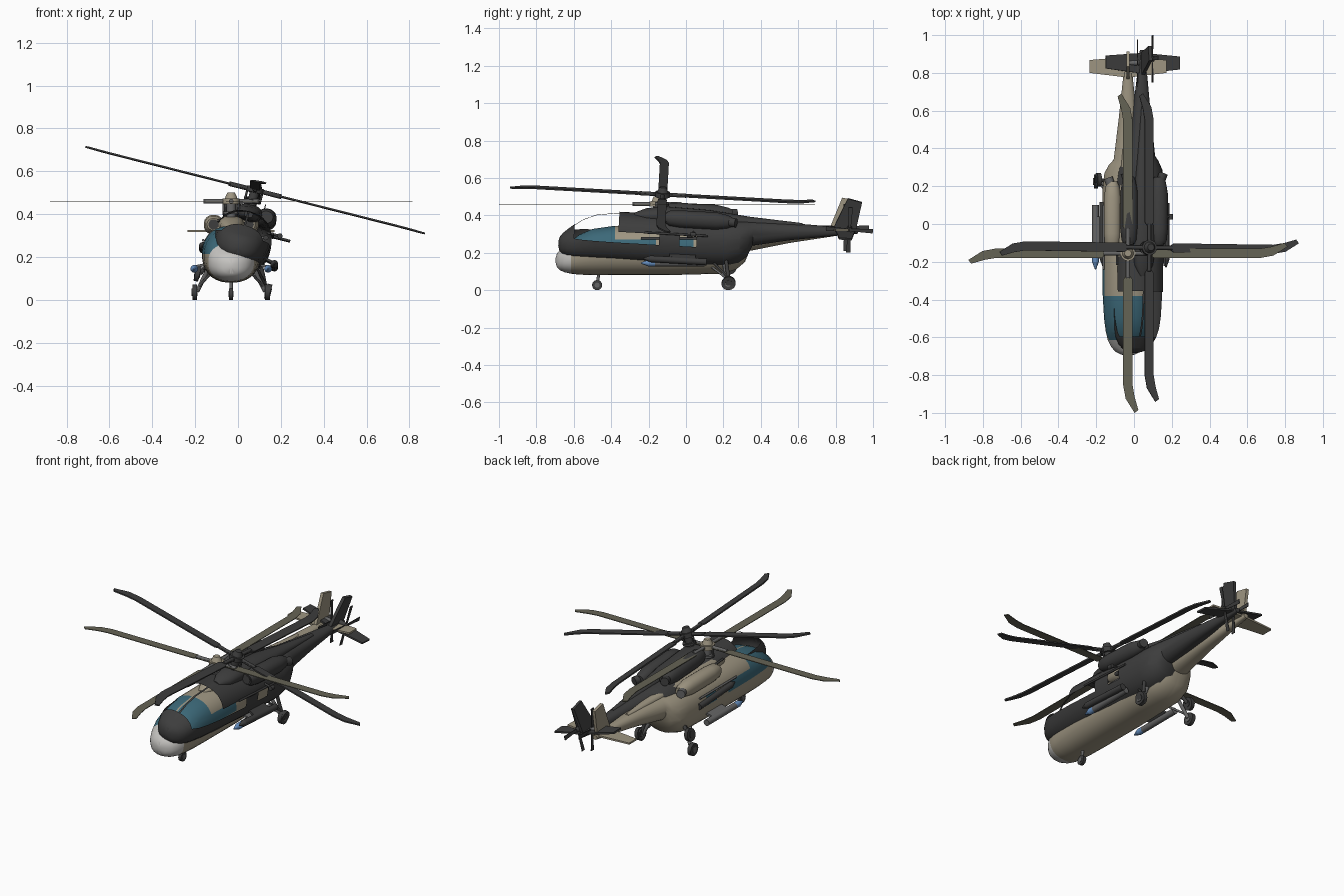
import bpy, bmesh, math
from mathutils import Matrix, Vector

if "Cube" in bpy.data.objects:
    bpy.data.objects.remove(bpy.data.objects["Cube"])


def material(name, r, g, b):
    m = bpy.data.materials.new(name)
    m.diffuse_color = (r, g, b, 1)
    m.use_nodes = True
    m.node_tree.nodes["Principled BSDF"].inputs["Base Color"].default_value = m.diffuse_color
    return m


TAN = material("tan_paint", .34, .30, .22)
OLIVE = material("olive_blade", .13, .125, .09)
DARK = material("charcoal", .047, .047, .047)
GLASS = material("teal_glass", .045, .14, .19)
WHITE = material("light_nose", .56, .55, .53)
GREY = material("mid_grey", .13, .13, .13)
BLUE = material("blue_tip", .13, .27, .52)

HUB = Vector((0, -.155, .46))
# Two interlocked aircraft: one upright, one rolled, pitched and shifted
UPRIGHT = Matrix.Translation((-.032, 0, 0))
TILTED = (Matrix.Translation((.08, -.125, .512))
          @ Matrix.Rotation(math.radians(-3.2), 4, 'X')
          @ Matrix.Rotation(math.radians(14.2), 4, 'Y')
          @ Matrix.Translation(-HUB))

# Hull stations: y, half width, bottom, top
STATIONS = [(-.697, .012, .147, .172), (-.69, .04, .122, .196),
            (-.675, .068, .107, .214), (-.65, .09, .096, .236),
            (-.615, .107, .088, .264), (-.57, .118, .083, .298),
            (-.5, .127, .08, .328), (-.38, .134, .08, .345),
            (-.1, .136, .08, .346), (.2, .134, .088, .346),
            (.27, .125, .112, .346), (.315, .1, .15, .346),
            (.34, .076, .21, .346), (.55, .05, .252, .339),
            (.8, .023, .29, .333), (.9, .014, .305, .33)]


class Aircraft:
    def __init__(self, prefix, matrix, tilted):
        self.prefix, self.matrix, self.tilted = prefix, matrix, tilted

    def finish(self, name, bm, mats):
        bmesh.ops.recalc_face_normals(bm, faces=bm.faces[:])
        bmesh.ops.transform(bm, matrix=self.matrix, verts=bm.verts[:])
        me = bpy.data.meshes.new(name)
        for f in bm.faces:
            f.smooth = True
        bm.to_mesh(me)
        bm.free()
        me.set_sharp_from_angle(angle=math.radians(32))
        for m in mats:
            me.materials.append(DARK if self.tilted else m)
        ob = bpy.data.objects.new(self.prefix + name, me)
        bpy.context.collection.objects.link(ob)

    # Lofted rounded body through elliptical rings
    def loft(self, rings, n=32, power=2.3, x=0):
        bm = bmesh.new()
        loops = []
        for y, w, lo, hi in rings:
            loop = []
            for i in range(n):
                a = 2 * math.pi * (i + .5) / n
                c, s = math.cos(a), math.sin(a)
                px = math.copysign(abs(c) ** (2 / power), c) * w
                pz = math.copysign(abs(s) ** (2 / power), s) * (hi - lo) / 2
                loop.append(bm.verts.new((x + px, y, (lo + hi) / 2 + pz)))
            loops.append(loop)
        for a, b in zip(loops, loops[1:]):
            for i in range(n):
                j = (i + 1) % n
                bm.faces.new((a[i], a[j], b[j], b[i]))
        bm.faces.new(loops[0])
        bm.faces.new(loops[-1])
        return bm

    # Tube between two points
    def tube(self, name, a, b, r, mat, r2=None, n=16):
        a, b = Vector(a), Vector(b)
        d = b - a
        bm = bmesh.new()
        rot = d.to_track_quat('Z', 'Y').to_matrix().to_4x4()
        bmesh.ops.create_cone(bm, cap_ends=True, segments=n, radius1=r,
                              radius2=r if r2 is None else r2, depth=d.length,
                              matrix=Matrix.Translation((a + b) / 2) @ rot)
        self.finish(name, bm, [mat])

    # Flat outline given thickness along a direction
    def plate(self, name, pts, thick, mat):
        t = Vector(thick)
        bm = bmesh.new()
        f = bm.faces.new([bm.verts.new(Vector(p) - t / 2) for p in pts])
        ext = bmesh.ops.extrude_face_region(bm, geom=[f])
        verts = [v for v in ext['geom'] if isinstance(v, bmesh.types.BMVert)]
        bmesh.ops.translate(bm, vec=t, verts=verts)
        if f.is_valid and len(bm.faces) == len(pts) + 1:
            bm.faces.new([e for e in reversed(f.verts)])
        self.finish(name, bm, [mat])

    def hull(self):
        bm = self.loft(STATIONS)
        # Cut clean edges for the glazing and nose cap
        for co, no in [((0, 0, .215), (0, 0, 1)), ((0, 0, .272), (0, 0, 1)),
                       ((.005, 0, 0), (1, 0, 0)), ((-.005, 0, 0), (1, 0, 0)),
                       *[((0, y, 0), (0, 1, 0)) for y in (-.16, -.05, .04)]]:
            bmesh.ops.bisect_plane(bm, geom=bm.verts[:] + bm.edges[:] + bm.faces[:],
                                   plane_co=co, plane_no=no, dist=1e-5)
        panes = []
        for f in bm.faces:
            c = f.calc_center_median()
            band = .215 < c.z < .272
            canopy = -.615 < c.y < -.38 and c.z > .215 and abs(c.x) > .005
            if canopy or band and (-.38 < c.y < -.16 or -.05 < c.y < .04):
                f.material_index = 1
                panes.append(f)
            elif c.y < -.615:
                f.material_index = 2
        if self.tilted:  # open window frames
            bmesh.ops.delete(bm, geom=panes, context='FACES')
        self.finish("hull", bm, [TAN, GLASS, WHITE])

    def rotor(self):
        k = .967 if self.tilted else 1
        thick = .008 if self.tilted else .004
        outline = [(.03, -.012), (.12, -.012), (.14, -.025), (.70, -.025), (.77, -.012),
                   (.845, .035), (.83, .055), (.76, .035), (.70, .025), (.14, .025),
                   (.12, .012), (.03, .012)]
        for i in range(4):
            a = i * math.pi / 2
            c, s = math.cos(a) * k, math.sin(a) * k
            self.plate("rotor_blade", [HUB + Vector((x * c - y * s, x * s + y * c, 0))
                                       for x, y in outline], (0, 0, thick), OLIVE)
            self.tube("blade_grip", HUB, HUB + Vector((c * .13, s * .13, 0)), .011, GREY)
        self.tube("rotor_mast", (0, -.155, .33), (0, -.155, .46), .022, GREY)
        self.tube("rotor_hub", (0, -.155, .447), (0, -.155, .473), .04, TAN, n=24)
        self.tube("rotor_cap", (0, -.155, .473), (0, -.155, .50), .03, TAN, .018)
        self.tube("swash_plate", (0, -.155, .40), (0, -.155, .412), .038, GREY)
        for s in (-1, 1):
            self.tube("pitch_link", (s * .036, -.155, .40), (s * .036, -.155, .455), .005, GREY)

    def engines(self):
        self.finish("rotor_fairing", self.loft([
            (-.3, .02, .32, .35), (-.24, .05, .31, .375), (-.15, .06, .31, .392),
            (.1, .055, .31, .385), (.32, .035, .31, .362), (.6, .012, .31, .345)], 20), [TAN])
        for s in (-1, 1):
            self.finish("engine_pod", self.loft([
                (-.13, .03, .325, .38), (-.11, .04, .312, .392), (-.05, .046, .305, .397),
                (.14, .046, .305, .397), (.2, .036, .315, .385),
                (.225, .026, .325, .375)], 20, 2.2, s * .082), [TAN])
            self.tube("engine_intake", (s * .082, -.136, .352), (s * .082, -.12, .352), .024, DARK)
            self.tube("engine_exhaust", (s * .085, .19, .352), (s * .105, .245, .352), .024, GREY)

    def tail(self):
        self.plate("tail_fin", [(0, .755, .30), (0, .835, .495), (0, .912, .478),
                                (0, .885, .31)], (.018, 0, 0), TAN)
        self.plate("tail_plane", [(-.203, .80, .322), (0, .775, .322), (.203, .80, .322),
                                  (.203, .868, .322), (0, .885, .322), (-.203, .868, .322)],
                   (0, 0, .01), TAN)
        y, z = .853, .335
        self.tube("tail_rotor_hub", (0, y, z), (.058, y, z), .014, GREY)
        for i in range(4):
            c, s = math.cos(i * math.pi / 2), math.sin(i * math.pi / 2)
            self.plate("tail_rotor_blade",
                       [(.05, y + u * c - v * s, z + u * s + v * c) for u, v in
                        ((.01, -.007), (.125, -.012), (.125, .012), (.01, .007))],
                       (.004, 0, 0), DARK)

    def wheel(self, x, y, r, w):
        self.tube("tyre", (x - w / 2, y, r), (x + w / 2, y, r), r, DARK, n=24)
        self.tube("wheel_disc", (x - w / 2 - .003, y, r), (x + w / 2 + .003, y, r), r * .5, GREY)

    def gear(self):
        self.wheel(0, -.475, .027, .018)
        self.tube("nose_strut", (0, -.465, .1), (0, -.475, .027), .008, GREY)
        for s in (-1, 1):
            self.wheel(s * .17, .225, .036, .022)
            self.tube("main_strut", (s * .1, .2, .16), (s * .158, .225, .04), .010, GREY)
            self.tube("brace_strut", (s * .09, .13, .13), (s * .152, .222, .06), .006, GREY)

    def stores(self):
        for s in (-1, 1):
            x = s * .172
            self.plate("pylon", [(s * .12, -.1, .165), (x, -.1, .155), (x, .04, .155),
                                 (s * .12, .04, .165)], (0, 0, .012), GREY)
            self.tube("store_body", (x, -.165, .145), (x, .1, .145), .018, GREY)
            self.tube("store_collar", (x, -.2, .145), (x, -.165, .145), .018, BLUE)
            self.tube("store_tip", (x, -.2, .145), (x, -.24, .145), .018, BLUE, .003)
            self.tube("side_rail", (s * .13, -.24, .278), (s * .13, .1, .278), .006, GREY)
        # Sensor on an outrigger
        self.tube("sensor_arm", (.1, .02, .29), (.165, .02, .29), .006, GREY)
        self.tube("sensor_head", (.162, .005, .29), (.162, .035, .29), .012, DARK)

    def build(self):
        for part in (self.hull, self.rotor, self.engines, self.tail, self.gear, self.stores):
            part()


Aircraft("upright_", UPRIGHT, False).build()
Aircraft("tilted_", TILTED, True).build()
